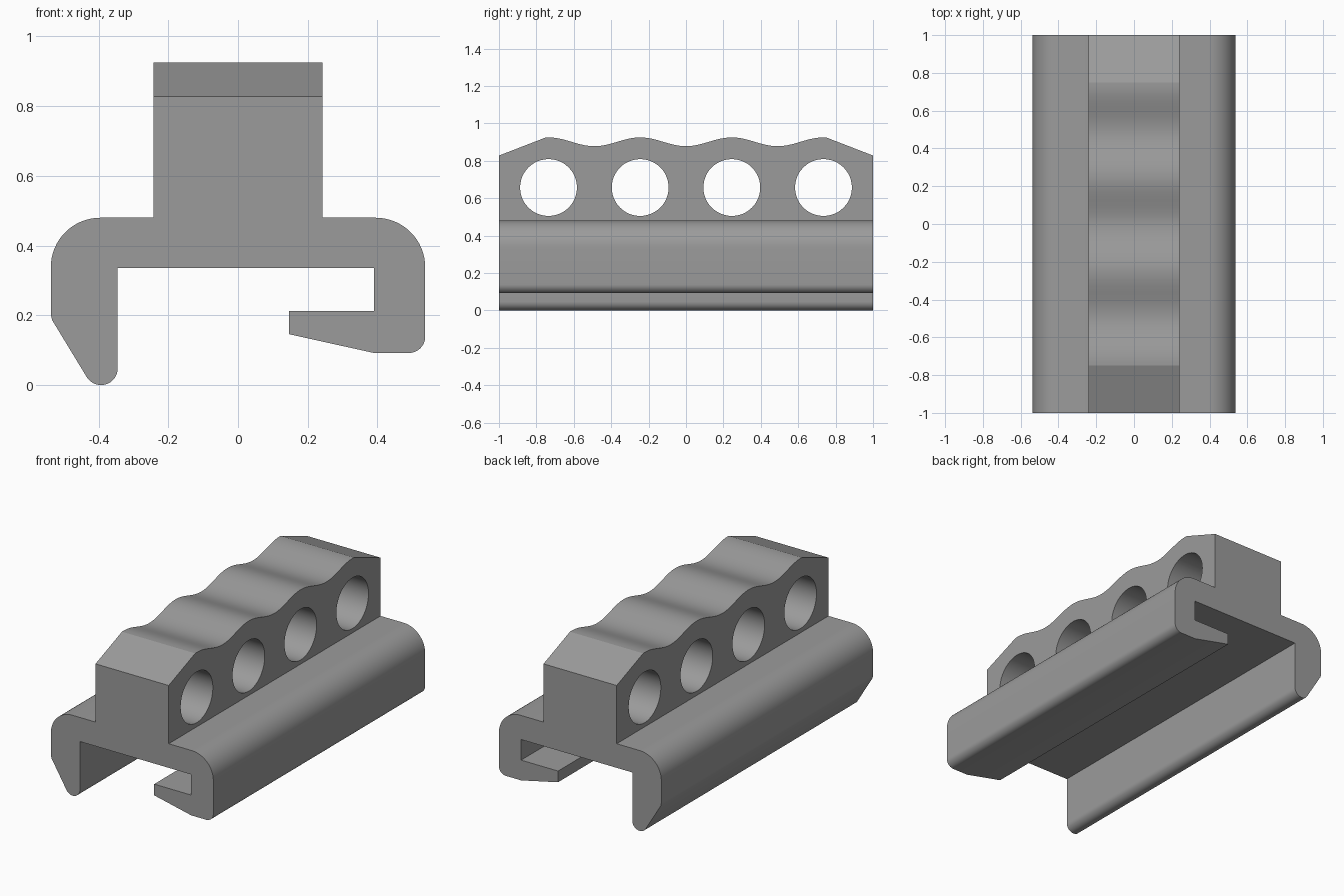
import bpy, bmesh, math
from mathutils import Vector

if "Cube" in bpy.data.objects:
    bpy.data.objects.remove(bpy.data.objects["Cube"])


def arc(cx, cz, r, a0, a1, n=16):
    """Points on a circular arc, angles in degrees."""
    return [(cx + r * math.cos(math.radians(a0 + (a1 - a0) * i / n)),
             cz + r * math.sin(math.radians(a0 + (a1 - a0) * i / n)))
            for i in range(n + 1)]


def prism(name, profile, axis, half):
    """Extrude a closed (u, z) profile along x or y, centred on the origin."""
    bm = bmesh.new()
    if axis == 'y':
        verts = [bm.verts.new((u, -half, z)) for u, z in profile]
        step = Vector((0, 2 * half, 0))
    else:
        verts = [bm.verts.new((-half, u, z)) for u, z in profile]
        step = Vector((2 * half, 0, 0))
    face = bm.faces.new(verts)
    ext = bmesh.ops.extrude_face_region(bm, geom=[face], use_keep_orig=True)
    moved = [g for g in ext['geom'] if isinstance(g, bmesh.types.BMVert)]
    bmesh.ops.translate(bm, verts=moved, vec=step)
    bmesh.ops.recalc_face_normals(bm, faces=bm.faces[:])
    mesh = bpy.data.meshes.new(name)
    bm.to_mesh(mesh)
    bm.free()
    obj = bpy.data.objects.new(name, mesh)
    bpy.context.collection.objects.link(obj)
    return obj


# Rail clip cross-section with the central block, clockwise from the block's top left
profile = [(-0.242, 1.0), (0.242, 1.0), (0.242, 0.48)]
profile += arc(0.395, 0.338, 0.142, 90, 0)            # right shoulder
profile += arc(0.49, 0.139, 0.047, 0, -90, 10)        # hook corner
profile += [(0.39, 0.092), (0.146, 0.146), (0.146, 0.213),
            (0.39, 0.213), (0.39, 0.336), (-0.345, 0.336)]
profile += arc(-0.393, 0.048, 0.048, 0, -149, 16)     # rounded tip of long leg
profile += [(-0.533, 0.186), (-0.537, 0.202)]
profile += arc(-0.395, 0.338, 0.142, 180, 90)         # left shoulder
profile += [(-0.242, 0.48)]
clip = prism("rail_clip", profile, 'y', 1.0)

# Scalloped top: sloped ends and a wave with four crests
pitch, n = 0.49, 72
wave = [(-1.1, 0.789), (-1.0, 0.828)]
for i in range(n + 1):
    y = -0.75 + 1.5 * i / n
    wave.append((y, 0.9015 + 0.0235 * math.cos(2 * math.pi * (y - pitch / 2) / pitch)))
wave += [(1.0, 0.828), (1.1, 0.789), (1.1, 1.2), (-1.1, 1.2)]
cutters = [prism("top_cutter", wave, 'x', 0.4)]

# Four round holes across the block
for k in range(4):
    circle = arc((k - 1.5) * pitch, 0.657, 0.152, 0, 360, 48)[:-1]
    cutters.append(prism("hole_cutter", circle, 'x', 0.4))

bpy.context.view_layer.objects.active = clip
clip.select_set(True)
for c in cutters:
    c.hide_render = True
    mod = clip.modifiers.new("cut", 'BOOLEAN')
    mod.operation = 'DIFFERENCE'
    mod.solver = 'EXACT'
    mod.object = c
    bpy.ops.object.modifier_apply(modifier=mod.name)
    bpy.data.objects.remove(c, do_unlink=True)

# Plain grey finish
grey = bpy.data.materials.new("grey")
grey.diffuse_color = (0.33, 0.33, 0.33, 1)
grey.use_nodes = True
grey.node_tree.nodes["Principled BSDF"].inputs["Base Color"].default_value = grey.diffuse_color
clip.data.materials.clear()
clip.data.materials.append(grey)
for p in clip.data.polygons:
    p.material_index = 0
bpy.ops.object.shade_smooth_by_angle(angle=math.radians(20))
